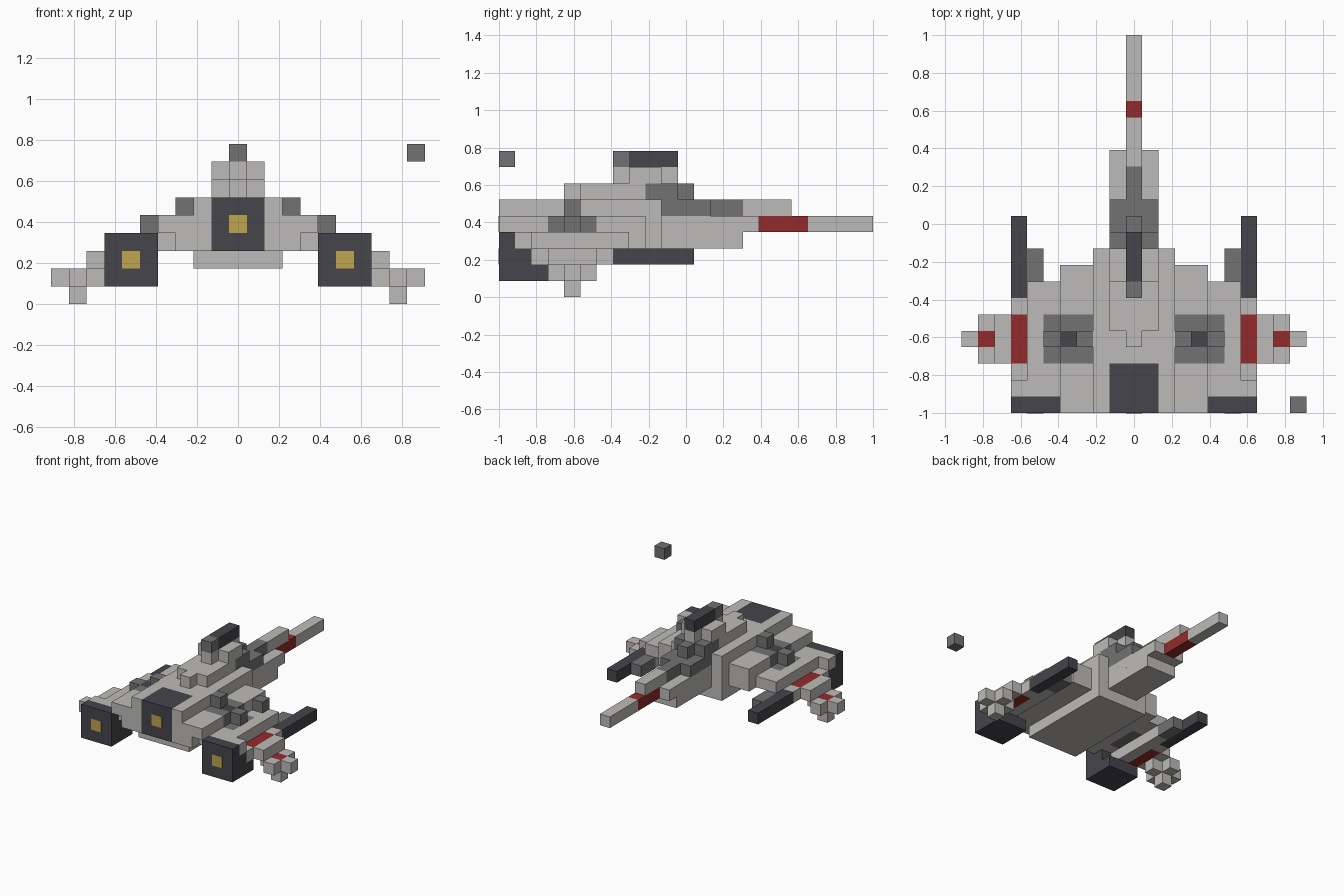
import bpy
import bmesh
from mathutils import Matrix, Vector

if "Cube" in bpy.data.objects:
    bpy.data.objects.remove(bpy.data.objects["Cube"])

U = 2 / 23  # block size


def material(name, r, g, b):
    m = bpy.data.materials.new(name)
    m.use_nodes = True
    m.diffuse_color = (r, g, b, 1)
    m.node_tree.nodes["Principled BSDF"].inputs["Base Color"].default_value = (r, g, b, 1)
    return m


LIGHT = material("pale grey hull", 0.51, 0.50, 0.48)
GREY = material("mid grey", 0.17, 0.17, 0.17)
DARK = material("charcoal", 0.06, 0.058, 0.07)
RED = material("dark red", 0.29, 0.024, 0.024)
GOLD = material("engine gold", 0.52, 0.38, 0.075)


def make(name, mat, blocks):
    """Join boxes given as low and high corners into one object."""
    bm = bmesh.new()
    for lo, hi in blocks:
        lo, hi = Vector(lo), Vector(hi)
        bmesh.ops.create_cube(bm, size=1, matrix=Matrix.Translation((lo + hi) / 2)
                              @ Matrix.Diagonal((*(hi - lo), 1)))
    mesh = bpy.data.meshes.new(name)
    bm.to_mesh(mesh)
    bm.free()
    mesh.materials.append(mat)
    ob = bpy.data.objects.new(name, mesh)
    bpy.context.collection.objects.link(ob)


def box(x, y, z):
    """Inclusive block ranges: x counted from the centre, y from the front, z from the ground."""
    return (((x[0] - 0.5) * U, y[0] * U - 1, z[0] * U),
            ((x[1] + 0.5) * U, (y[1] + 1) * U - 1, (z[1] + 1) * U))


def centre(name, mat, *parts):
    make(name, mat, [box((-w, w), y, z) for w, y, z in parts])


def pair(name, mat, *parts):
    for side, sign in (("left", 1), ("right", -1)):
        make(side + "_" + name, mat,
             [box(sorted((sign * x[0], sign * x[1])), y, z) for x, y, z in parts])


# Central hull and nose
centre("hull", LIGHT, (1, (3, 9), (3, 5)), (2, (1, 9), (2, 2)))
pair("hull_flank", LIGHT, ((2, 2), (0, 9), (3, 5)))
centre("nose", LIGHT, (1, (10, 14), (3, 3)), (1, (10, 15), (4, 4)),
       (0, (15, 17), (5, 5)), (0, (19, 22), (4, 4)))
centre("nose_band", RED, (0, (16, 18), (4, 4)))

# Cockpit and dorsal deck
centre("dorsal_deck", LIGHT, (0, (4, 4), (6, 6)), (1, (5, 8), (6, 6)))
centre("cockpit", GREY, (1, (9, 10), (6, 6)), (0, (11, 11), (6, 6)),
       (1, (10, 12), (5, 5)), (0, (13, 14), (5, 5)))

# Dorsal gun
centre("dorsal_mount", LIGHT, (0, (7, 7), (7, 7)), (1, (8, 9), (7, 7)), (0, (10, 10), (7, 7)))
centre("dorsal_gun_breech", GREY, (0, (7, 7), (8, 8)))
centre("dorsal_gun_barrel", DARK, (0, (8, 10), (8, 8)))

# Stepped wings
pair("inner_wing", LIGHT, ((3, 4), (0, 2), (4, 4)), ((3, 4), (6, 8), (4, 4)),
     ((3, 3), (0, 8), (3, 3)), ((4, 4), (1, 8), (3, 3)))
pair("middle_wing", LIGHT, ((5, 5), (1, 2), (3, 3)), ((5, 5), (6, 7), (3, 3)),
     ((6, 6), (1, 7), (3, 3)), ((7, 7), (1, 1), (3, 3)))
pair("outer_wing", LIGHT, ((6, 6), (2, 7), (2, 2)), ((7, 7), (2, 2), (2, 2)),
     ((7, 7), (6, 6), (2, 2)), ((8, 8), (3, 5), (2, 2)))
pair("wing_stripe", RED, ((7, 7), (3, 5), (2, 2)))

# Grey machinery on the wings with a dark core
pair("wing_machinery", GREY, ((3, 4), (3, 3), (4, 4)), ((3, 4), (5, 5), (4, 4)),
     ((3, 3), (4, 4), (4, 5)), ((5, 5), (3, 5), (3, 3)), ((5, 5), (4, 4), (4, 4)))
pair("machinery_core", DARK, ((4, 4), (4, 4), (4, 4)))

# Wing guns
pair("wing_gun", DARK, ((7, 7), (7, 11), (2, 2)))
pair("wing_gun_bracket", GREY, ((6, 6), (8, 9), (2, 2)))

# Cross-shaped wing tips
pair("wing_tip", LIGHT, ((8, 8), (4, 4), (1, 1)), ((10, 10), (4, 4), (1, 1)),
     ((9, 9), (3, 3), (1, 1)), ((9, 9), (5, 5), (1, 1)), ((9, 9), (4, 4), (0, 0)))
pair("wing_tip_core", RED, ((9, 9), (4, 4), (1, 1)))

# Engines
centre("centre_engine", DARK, (1, (0, 2), (3, 5)))
pair("wing_engine", DARK, ((5, 7), (0, 0), (3, 3)), ((5, 7), (0, 1), (2, 2)),
     ((5, 7), (0, 2), (1, 1)))


# Thin glowing plates on the engine fronts
def glow(name, x, z):
    lo, hi = box((x, x), (0, 0), (z, z))
    make(name, GOLD, [((lo[0], -1.002, lo[2]), (hi[0], -0.998, hi[2]))])


glow("centre_engine_glow", 0, 4)
glow("left_engine_glow", 6, 2)
glow("right_engine_glow", -6, 2)

# Detached marker block
make("marker_block", GREY, [box((10, 10), (0, 0), (8, 8))])
